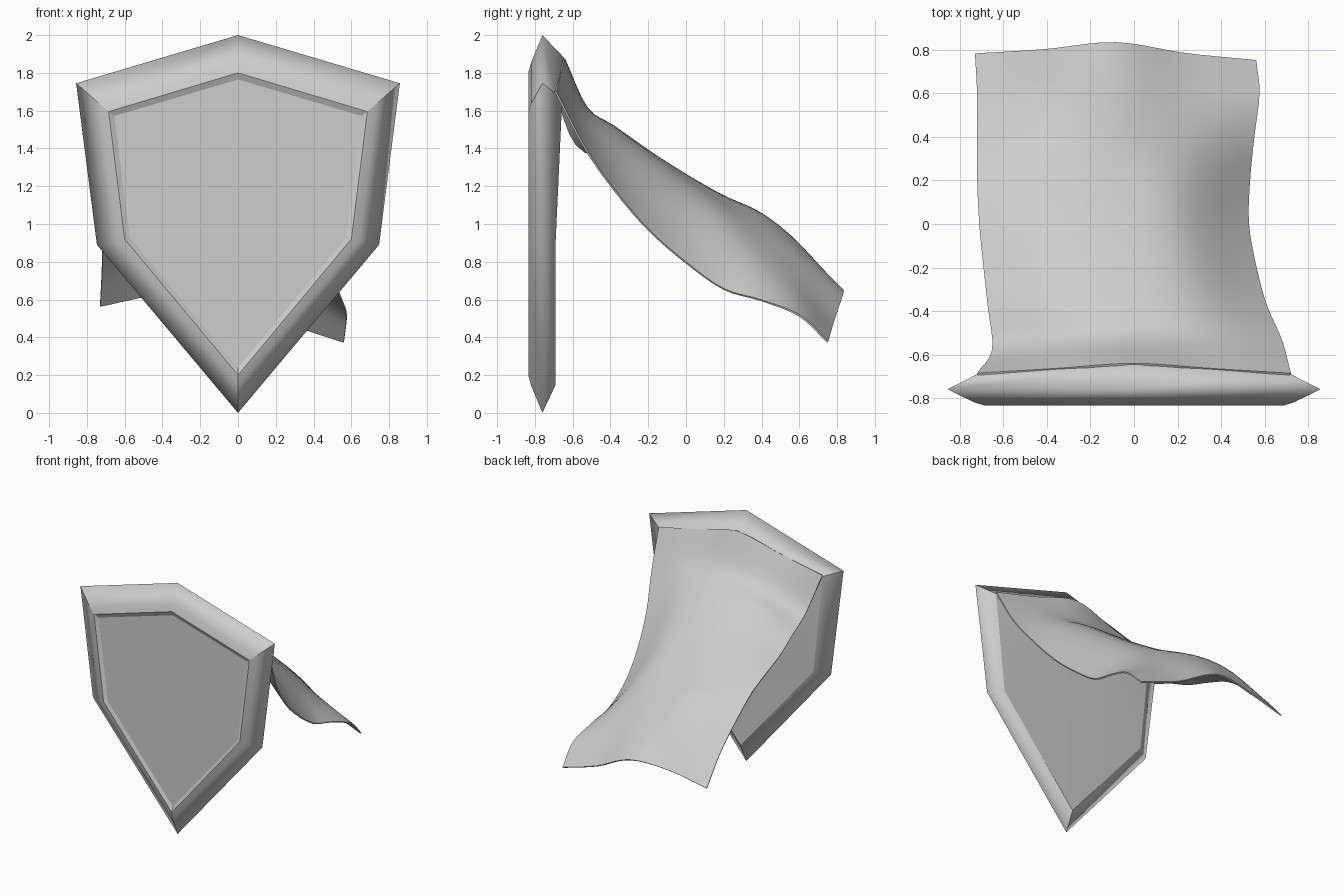
import bpy, bmesh, math
from mathutils import Vector

cube = bpy.data.objects.get("Cube")
if cube:
    bpy.data.objects.remove(cube, do_unlink=True)

GREY = (0.61, 0.61, 0.61, 1)
mat = bpy.data.materials.new("light_grey")
mat.use_nodes = True
mat.diffuse_color = GREY
mat.node_tree.nodes["Principled BSDF"].inputs["Base Color"].default_value = GREY


def make_object(name, bm):
    bmesh.ops.recalc_face_normals(bm, faces=bm.faces)
    mesh = bpy.data.meshes.new(name)
    bm.to_mesh(mesh)
    bm.free()
    mesh.materials.append(mat)
    ob = bpy.data.objects.new(name, mesh)
    bpy.context.collection.objects.link(ob)
    return ob


def outline(top, corner, waist, tip, y, y_top=None):
    """Six-sided shield ring, clockwise from the top point."""
    half = [corner, waist]
    pts = [(0, top)] + half + [(0, tip)] + [(-x, z) for x, z in reversed(half)]
    ring = [Vector((x, y, z)) for x, z in pts]
    if y_top is not None:
        ring[0].y = y_top
    return ring


# Shield: rings from the front panel, over the rim, to the back
outer = outline(2.0, (0.857, 1.745), (0.747, 0.89), 0.0, -0.76)
front = outline(1.80, (0.685, 1.595), (0.60, 0.92), 0.20, -0.835)
shoulder = [o.lerp(f, 0.72) + Vector((0, -0.006, 0)) for o, f in zip(outer, front)]
panel = outline(1.765, (0.655, 1.572), (0.573, 0.928), 0.24, -0.82)
back = outline(1.88, (0.72, 1.69), (0.64, 0.91), 0.15, -0.69, -0.645)

bm = bmesh.new()
rings = [[bm.verts.new(p) for p in r] for r in (panel, front, shoulder, outer, back)]
for a, b in zip(rings, rings[1:]):
    for i in range(6):
        j = (i + 1) % 6
        bm.faces.new((a[i], a[j], b[j], b[i]))
bm.faces.new(rings[0])
# Slightly ridged back, creased between the top point and the waist
t = rings[4]
for tri in ((0, 1, 2), (0, 2, 4), (0, 4, 5), (2, 3, 4)):
    bm.faces.new([t[i] for i in tri])
for f in bm.faces:
    f.smooth = True
# Crisp edges: panel borders, back border, upper mitres and bottom tip
for r in (rings[0], rings[1], rings[4]):
    for i in range(6):
        bm.edges.get((r[i], r[(i + 1) % 6])).smooth = False
for a, b in zip(rings, rings[1:]):
    for i in (1, 3, 5):
        bm.edges.get((a[i], b[i])).smooth = False
make_object("shield", bm)


def catmull(pts, steps):
    """Smooth curve that passes through every point."""
    p = [pts[0] * 2 - pts[1]] + pts + [pts[-1] * 2 - pts[-2]]
    out = []
    for i in range(1, len(p) - 2):
        a, b, c, d = p[i - 1:i + 3]
        for s in range(steps):
            u = s / steps
            out.append(0.5 * (2 * b + (c - a) * u + (2 * a - 5 * b + 4 * c - d) * u * u
                              + (3 * b - a - 3 * c + d) * u ** 3))
    return out + [pts[-1]]


# Cape rows: left x, right x, y of each column, z of each column
def level(y):
    return (y,) * 5


rows = [
    (-0.72, 0.72, (-0.69, -0.668, -0.645, -0.668, -0.69), (1.70, 1.785, 1.875, 1.785, 1.70)),
    (-0.65, 0.68, (-0.58, -0.54, -0.525, -0.53, -0.54), (1.42, 1.56, 1.615, 1.57, 1.41)),
    (-0.67, 0.61, level(-0.38), (1.325, 1.47, 1.515, 1.45, 1.18)),
    (-0.69, 0.56, level(-0.20), (1.24, 1.36, 1.385, 1.31, 0.97)),
    (-0.71, 0.525, level(0.0), (1.18, 1.25, 1.25, 1.16, 0.795)),
    (-0.72, 0.53, level(0.20), (1.10, 1.145, 1.125, 1.015, 0.655)),
    (-0.72, 0.55, level(0.40), (0.95, 1.05, 1.01, 0.85, 0.595)),
    (-0.72, 0.575, level(0.60), (0.77, 0.885, 0.85, 0.67, 0.515)),
    (-0.73, 0.56, (0.78, 0.80, 0.832, 0.782, 0.75), (0.565, 0.63, 0.64, 0.485, 0.375)),
]
grid = []
for xl, xr, ys, zs in rows:
    ctrl = [Vector((xl + (xr - xl) * i / 4, ys[i], zs[i])) for i in range(5)]
    grid.append(catmull(ctrl, 5))
columns = [catmull(list(c), 4) for c in zip(*grid)]

bm = bmesh.new()
cols = [[bm.verts.new(p) for p in c] for c in columns]
for a, b in zip(cols, cols[1:]):
    for i in range(len(a) - 1):
        bm.faces.new((a[i], b[i], b[i + 1], a[i + 1]))
cape = make_object("cape", bm)
solid = cape.modifiers.new("thickness", 'SOLIDIFY')
solid.thickness = 0.01
solid.offset = 0

bpy.ops.object.select_all(action='DESELECT')
cape.select_set(True)
bpy.context.view_layer.objects.active = cape
bpy.ops.object.modifier_apply(modifier=solid.name)
bpy.ops.object.shade_smooth_by_angle(angle=math.radians(40))
